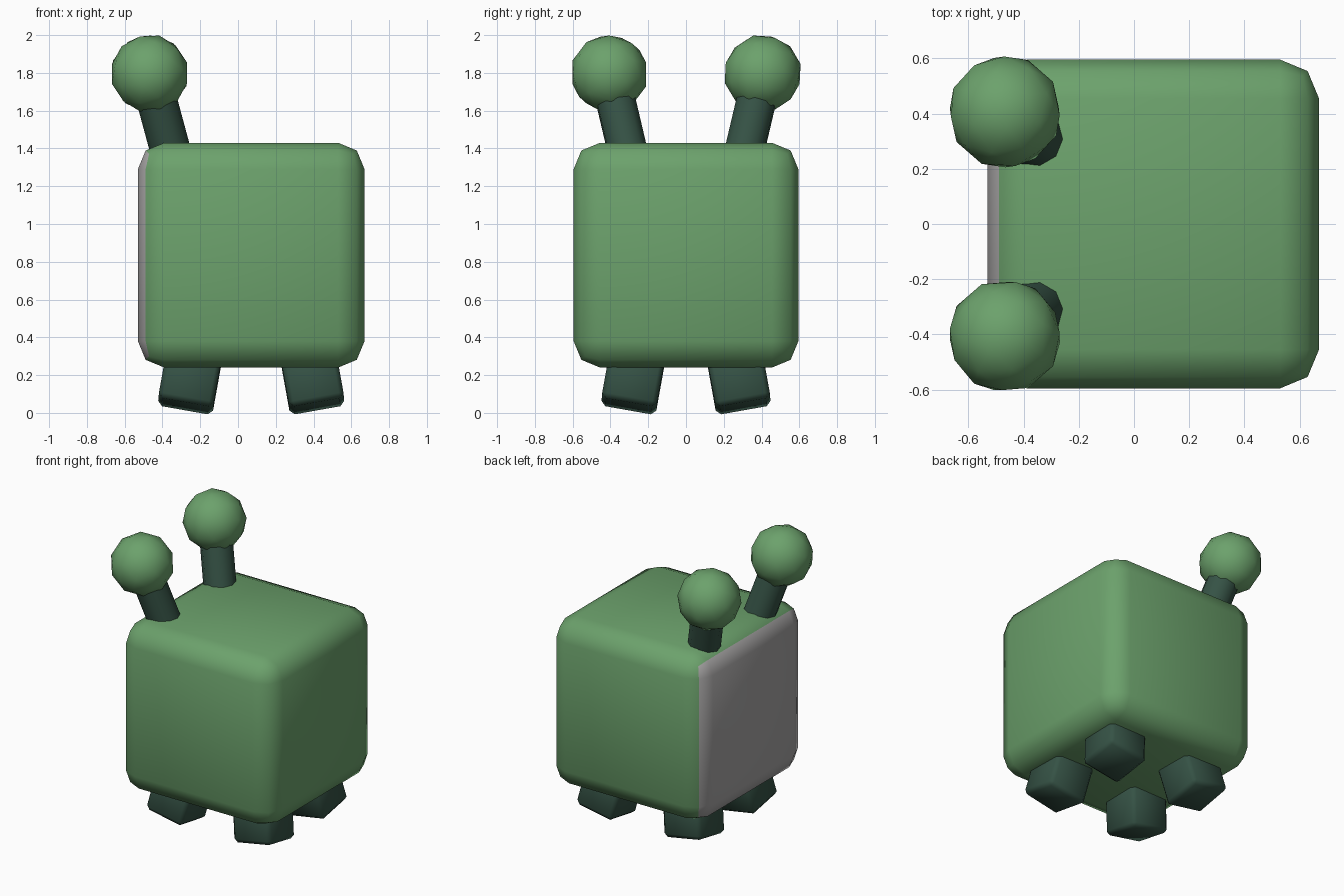
import bpy
import math
from mathutils import Vector, Matrix

cube = bpy.data.objects.get("Cube")
if cube:
    bpy.data.objects.remove(cube, do_unlink=True)


def material(name, rgb):
    m = bpy.data.materials.new(name)
    m.use_nodes = True
    m.diffuse_color = (*rgb, 1)
    m.node_tree.nodes["Principled BSDF"].inputs["Base Color"].default_value = (*rgb, 1)
    return m


green = material("leaf green", (0.15, 0.36, 0.15))
dark = material("dark green", (0.036, 0.085, 0.06))
grey = material("screen grey", (0.38, 0.37, 0.37))


def finish(name, *mats):
    ob = bpy.context.object
    ob.name = name
    for m in mats:
        ob.data.materials.append(m)
    return ob


def box(name, size, matrix, bevel, segments, *mats):
    """Bevelled box with the bevel applied."""
    bpy.ops.mesh.primitive_cube_add(size=1)
    ob = finish(name, *mats)
    ob.data.transform(Matrix.Diagonal((*size, 1)))
    ob.data.transform(matrix)
    mod = ob.modifiers.new("round", "BEVEL")
    mod.width, mod.segments = bevel, segments
    bpy.ops.object.modifier_apply(modifier="round")
    return ob


CX = 0.07  # middle of the body along x

# Rounded body, with the whole -x side and its first bevel strip in grey
body = box("body", (1.2, 1.19, 1.19), Matrix.Translation((CX, 0, 0.835)),
           0.14, 2, green, grey)
bpy.ops.object.shade_smooth()
for face in body.data.polygons:
    if face.center.x < -0.485:
        face.material_index = 1

# Four stubby feet, splayed outwards
for sx, xname in ((-1, "right"), (1, "left")):
    for sy, yname in ((-1, "front"), (1, "back")):
        down = Vector((sx * 0.18, sy * 0.18, -1)).normalized()
        tilt = Vector((0, 0, -1)).rotation_difference(down).to_matrix().to_4x4()
        place = Matrix.Translation((CX + sx * 0.32, sy * 0.275, 0.2))
        box(f"{yname}_{xname}_foot", (0.295, 0.295, 0.34), place @ tilt,
            0.025, 1, dark)
        bpy.ops.object.shade_smooth_by_angle(angle=math.radians(50))

# Two antennae leaning towards the grey side, each with a ball on top
for sy, yname in ((-1, "front"), (1, "back")):
    tip = Vector((-0.468, sy * 0.406, 1.797))
    axis = Vector((-0.27, sy * 0.235, 1)).normalized()
    turn = axis.to_track_quat("Z", "Y").to_euler()

    bpy.ops.mesh.primitive_cylinder_add(vertices=10, radius=0.107, depth=0.55,
                                        location=tip - axis * 0.3, rotation=turn)
    finish(f"{yname}_antenna_stalk", dark)
    bpy.ops.object.shade_smooth_by_angle(angle=math.radians(50))

    bpy.ops.mesh.primitive_ico_sphere_add(subdivisions=2, radius=0.207,
                                          location=tip, rotation=turn)
    finish(f"{yname}_antenna_ball", green)
    bpy.ops.object.shade_smooth()
